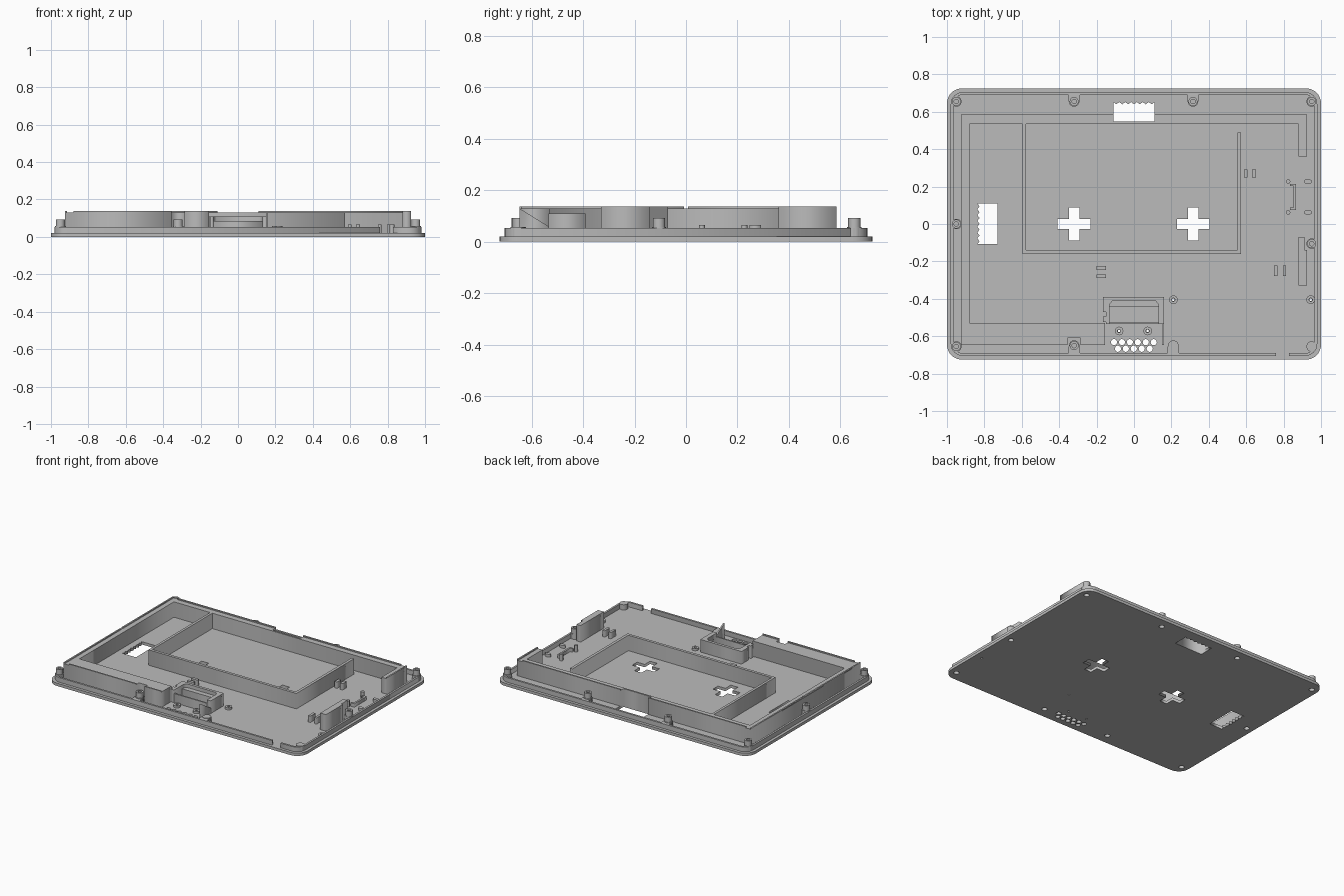
import bpy, math

if "Cube" in bpy.data.objects:
    bpy.data.objects.remove(bpy.data.objects["Cube"])

grey = bpy.data.materials.new("plain_grey")
grey.diffuse_color = (0.5, 0.5, 0.5, 1)
grey.use_nodes = True
grey.node_tree.nodes["Principled BSDF"].inputs["Base Color"].default_value = grey.diffuse_color

FLOOR, LIP, WALL, TOP = 0.02, 0.053, 0.13, 0.138


def extrude(name, loops, z0, z1):
    """Extrude closed outlines (inner loops become holes) from z0 to z1."""
    cu = bpy.data.curves.new(name, 'CURVE')
    cu.dimensions, cu.fill_mode = '2D', 'BOTH'
    cu.extrude = (z1 - z0) / 2
    for pts in loops:
        sp = cu.splines.new('POLY')
        sp.points.add(len(pts) - 1)
        for p, (x, y) in zip(sp.points, pts):
            p.co = (x, y, 0, 1)
        sp.use_cyclic_u = True
    tmp = bpy.data.objects.new(name + "_outline", cu)
    bpy.context.collection.objects.link(tmp)
    bpy.context.view_layer.update()
    dg = bpy.context.evaluated_depsgraph_get()
    me = bpy.data.meshes.new_from_object(tmp.evaluated_get(dg))
    bpy.data.objects.remove(tmp)
    me.name = name
    me.materials.clear()
    me.materials.append(grey)
    for v in me.vertices:
        v.co.z += (z0 + z1) / 2
    ob = bpy.data.objects.new(name, me)
    bpy.context.collection.objects.link(ob)
    return ob


def rect(x0, x1, y0, y1):
    return [(x0, y0), (x1, y0), (x1, y1), (x0, y1)]


def circle(x, y, r, n=20):
    return [(x + r * math.cos(2 * math.pi * i / n), y + r * math.sin(2 * math.pi * i / n))
            for i in range(n)]


def rounded(hx, hy, r, n=8):
    pts = []
    for k, (sx, sy) in enumerate([(1, 1), (-1, 1), (-1, -1), (1, -1)]):
        for i in range(n + 1):
            a = math.pi / 2 * (k + i / n)
            pts.append((sx * (hx - r) + r * math.cos(a), sy * (hy - r) + r * math.sin(a)))
    return pts


def plus(cx, a, b):
    return [(cx + x, y) for x, y in [(-b, -a), (b, -a), (b, -b), (a, -b), (a, b), (b, b),
                                     (b, a), (-b, a), (-b, b), (-a, b), (-a, -b), (-b, -b)]]


def toothed(x0, x1, y0, y1, n=7):
    """Rectangle whose top edge is a row of small teeth."""
    pts = [(x0, y0), (x1, y0)]
    for i in range(2 * n + 1):
        pts.append((x1 + (x0 - x1) * i / (2 * n), y1 - (0.012 if i % 2 else 0)))
    return pts


# Base plate with cross cutouts, toothed openings, speaker and screw holes
bosses = [(-.95, .655), (.95, .655), (-.95, -.655), (.95, -.655), (-.32, .655), (.315, .655),
          (-.95, 0), (.95, -.105), (-.32, -.65), (.21, -.65)]
small_bosses = [(.21, -.405), (-.08, -.572), (.073, -.572), (.945, -.405)]
speaker = [(-.107 + .0425 * i, -.632) for i in range(6)] + [(-.086 + .0425 * i, -.667) for i in range(5)]
back_slot = toothed(-.11, .11, .547, .652)
side_slot = [(-y, x) for x, y in toothed(-.108, .11, .73, .838)]
holes = [plus(-.32, .088, .028), plus(.317, .088, .028), back_slot, side_slot]
holes += [circle(x, y, .0165, 14) for x, y in speaker]
holes += [circle(x, y, .018) for x, y in bosses]
holes += [circle(x, y, .007, 10) for x, y in small_bosses]
extrude("base_plate", [rounded(1, .725, .08)] + holes, 0, FLOOR)

# Rim lip just inside the plate edge, open at the front right
outer, inner = rounded(.98, .705, .065), rounded(.966, .691, .052)
cut_o = [(.76, -.705), (.83, -.705)]
ring = outer[:27] + [cut_o[0], (.76, -.691)] + inner[:27][::-1]
half = outer[27:] + [outer[0], inner[0]] + inner[27:][::-1]
extrude("rim_lip", [ring], FLOOR, LIP)
extrude("rim_lip_right", [half + [(.83, -.691), (.83, -.705)]], FLOOR, LIP)

# Screw bosses: wide foot and hollow top
for x, y in bosses:
    tall = (x, y) != (.21, -.65) and (x, y) != (.95, -.655)
    extrude("screw_boss_foot", [circle(x, y, .028)], FLOOR, LIP + .004)
    if tall:
        extrude("screw_boss_top", [circle(x, y, .024), circle(x, y, .012)], LIP + .004, .093)
    if abs(x) < .5:
        s = 1 if y > 0 else -1
        extrude("boss_pad", [rect(x - .03, x + .03, *sorted((s * .655, s * .693)))], FLOOR, LIP)
for x, y in small_bosses:
    extrude("small_boss", [circle(x, y, .023), circle(x, y, .009, 10)], FLOOR, .035)

# Tall outer wall: thick front block, left and back sides, return at back right
extrude("outer_wall", [[
    (-.925, -.648), (-.355, -.648), (-.355, -.61), (-.285, -.61), (-.285, -.648),
    (-.155, -.648), (-.155, -.53), (-.88, -.53), (-.88, .535), (.88, .535), (.88, .36),
    (.925, .36), (.925, .585), (.11, .585), (.11, .547), (-.11, .547), (-.11, .585),
    (-.925, .585)]], FLOOR, WALL)
extrude("right_wall", [[(.88, -.33), (.925, -.33), (.925, -.14), (.912, -.14), (.912, -.07),
                        (.88, -.07)]], FLOOR, TOP)

# Thin ridge on top of the outer wall
for x0, x1, y0, y1 in [(-.925, -.915, -.648, -.008), (-.925, -.915, .008, .585),
                       (-.88, -.355, -.648, -.638), (-.285, -.155, -.648, -.638),
                       (-.88, -.11, .575, .585), (.11, .88, .575, .585),
                       (.915, .925, .36, .585)]:
    extrude("wall_ridge", [rect(x0, x1, y0, y1)], WALL, TOP)

# Inner tray walls
extrude("inner_tray", [[(-.595, .536), (-.595, -.16), (.573, -.16), (.573, .49), (.553, .49),
                        (.553, -.14), (-.577, -.14), (-.577, .536)]], FLOOR, WALL)

# Speaker box: rim, inner ledge, front bar and side fin
extrude("speaker_box", [[(-.165, -.47), (-.165, -.39), (.16, -.39), (.16, -.535), (.13, -.535),
                         (.13, -.43), (.115, -.41), (-.115, -.41), (-.13, -.43), (-.13, -.535),
                         (-.15, -.535), (-.15, -.47)]], FLOOR, .11)
extrude("speaker_ledge", [rect(-.13, .13, -.445, -.41)], FLOOR, .085)
extrude("speaker_front_bar", [rect(-.13, .13, -.535, -.525)], FLOOR, .085)
extrude("speaker_clip", [rect(-.165, -.15, -.525, -.495)], FLOOR, .11)
fin = extrude("speaker_fin", [rect(.15, .16, -.648, -.535)], FLOOR, WALL)
for v in fin.data.vertices:
    if v.co.z > .1 and v.co.y > -.6:
        v.co.z = .06

# Cable guide pairs
for x, y, w, d in [(.598, .27, .02, .045), (.642, .27, .02, .045), (.757, -.25, .018, .055),
                   (.805, -.25, .018, .055), (-.175, -.235, .05, .02), (-.175, -.28, .05, .02)]:
    extrude("cable_guide", [rect(x - w / 2, x + w / 2, y - d / 2, y + d / 2)], FLOOR, .065)

# Circuit board bracket and pegs
extrude("board_bracket", [[(.835, .215), (.865, .215), (.865, .075), (.835, .075), (.835, .088),
                           (.852, .088), (.852, .202), (.835, .202)]], FLOOR, .045)
for y in (.227, .062):
    extrude("board_peg", [circle(.824, y, .012, 12)], FLOOR, .065)
    extrude("board_rest", [[(.93 + (x - .93) * 1.7, v) for x, v in circle(.93, y, .013, 14)]],
            FLOOR, .04)
